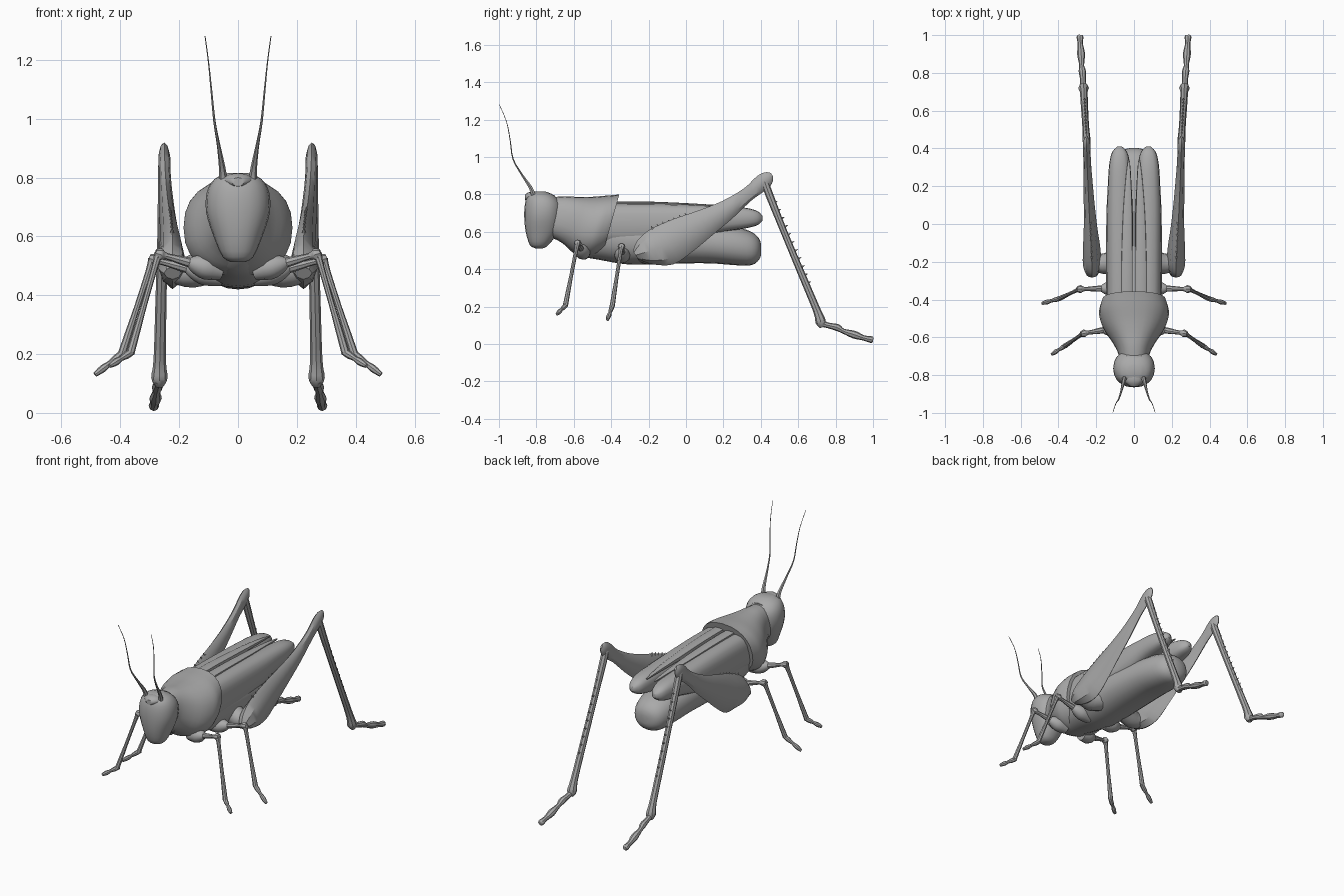
import bpy
import bmesh
import math
from mathutils import Vector

cube = bpy.data.objects.get("Cube")
if cube:
    bpy.data.objects.remove(cube, do_unlink=True)

grey = bpy.data.materials.new("plain_grey")
grey.use_nodes = True
grey.diffuse_color = (.4, .4, .4, 1)
grey.node_tree.nodes["Principled BSDF"].inputs["Base Color"].default_value = grey.diffuse_color

X, Y, Z = Vector((1, 0, 0)), Vector((0, 1, 0)), Vector((0, 0, 1))


def finish(name, bm, mirror, angle):
    """Turn a bmesh into a smooth, optionally mirrored object."""
    bmesh.ops.recalc_face_normals(bm, faces=bm.faces)
    mesh = bpy.data.meshes.new(name)
    bm.to_mesh(mesh)
    bm.free()
    mesh.materials.append(grey)
    obj = bpy.data.objects.new(name, mesh)
    bpy.context.collection.objects.link(obj)
    bpy.ops.object.select_all(action='DESELECT')
    obj.select_set(True)
    bpy.context.view_layer.objects.active = obj
    bpy.ops.object.shade_smooth_by_angle(angle=math.radians(angle))
    if mirror:
        obj.modifiers.new("mirror", 'MIRROR').use_mirror_merge = False
    return obj


def spline(rows, steps):
    """Catmull-Rom interpolation of station rows."""
    result = []
    for i in range(len(rows) - 1):
        a, b, c, d = (rows[min(max(i + k, 0), len(rows) - 1)] for k in (-1, 0, 1, 2))
        for s in range(steps):
            t = s / steps
            result.append([q + t / 2 * (r - p + t * (2 * p - 5 * q + 4 * r - w
                           + t * (3 * (q - r) + w - p)))
                           for p, q, r, w in zip(a, b, c, d)])
    return result + [list(rows[-1])]


def loft(name, rows, u=X, v=None, sides=12, steps=3, power=2, mirror=False, angle=40):
    """Skin rings (x, y, z, radius along u, radius along v); v follows the path if not given."""
    rows = spline(rows, steps)
    centres = [Vector(r[:3]) for r in rows]
    bm = bmesh.new()
    rings = []
    for i, row in enumerate(rows):
        across, up = u, v
        if v is None:
            tangent = (centres[min(i + 1, len(rows) - 1)] - centres[max(i - 1, 0)]).normalized()
            up = tangent.cross(u).normalized()
            across = up.cross(tangent)
        ring = []
        for k in range(sides):
            t = math.tau * k / sides
            c, s = math.cos(t), math.sin(t)
            c = math.copysign(abs(c) ** (2 / power), c)
            s = math.copysign(abs(s) ** (2 / power), s)
            ring.append(bm.verts.new(centres[i] + across * c * max(row[3], .001)
                                     + up * s * max(row[4], .001)))
        rings.append(ring)
    for a, b in zip(rings, rings[1:]):
        for k in range(sides):
            n = (k + 1) % sides
            bm.faces.new((a[k], a[n], b[n], b[k]))
    bm.faces.new(rings[0])
    bm.faces.new(rings[-1])
    return finish(name, bm, mirror, angle)


def body_rows(table, x=0):
    """Stations given as (y, top, bottom, half width)."""
    return [(x, y, (top + low) / 2, w, (top - low) / 2) for y, top, low, w in table]


def limb(name, points, u=X, **options):
    """Round limb from (x, y, z, radius) points."""
    return loft(name, [(*p, p[-1]) for p in points], u, mirror=True, **options)


def spines(name, start, end, count, size, direction):
    """Row of small cones between two points."""
    bm = bmesh.new()
    start, end = Vector(start), Vector(end)
    turn = Z.rotation_difference(Vector(direction)).to_matrix().to_4x4()
    for i in range(count):
        cone = bmesh.ops.create_cone(bm, cap_ends=True, segments=6, radius1=size * .7,
                                     radius2=0, depth=size * 2)
        bmesh.ops.transform(bm, matrix=turn, verts=cone["verts"])
        bmesh.ops.translate(bm, vec=start.lerp(end, i / (count - 1)), verts=cone["verts"])
    return finish(name, bm, True, 30)


# Head, stacked upward from the mouth
loft("head", [(0, -.785, .512, .02, .02), (0, -.785, .53, .052, .05), (0, -.77, .6, .083, .087),
              (0, -.765, .68, .108, .1), (0, -.765, .75, .106, .096),
              (0, -.775, .795, .08, .07), (0, -.78, .815, .035, .03)],
     v=Y, sides=20, power=2.2)
loft("brow", [(0, -.86, .785, .02, .015), (0, -.83, .79, .05, .025),
              (0, -.77, .78, .055, .03), (0, -.7, .77, .05, .025)], v=Z)

# Collar shield, with a rear edge sloping forward towards the belly
loft("collar_shield", body_rows([
    (-.75, .785, .57, .075), (-.68, .79, .565, .085), (-.62, .787, .535, .115),
    (-.55, .787, .485, .162), (-.48, .793, .465, .185), (-.43, .797, .475, .178),
    (-.4, .8, .49, .168)]), v=Vector((0, .28, 1)), sides=24, power=2.3)

# Thorax and abdomen
loft("abdomen", body_rows([
    (-.64, .62, .52, .05), (-.58, .66, .475, .09), (-.46, .7, .45, .125),
    (-.3, .69, .425, .143), (-.08, .67, .43, .145), (.12, .645, .432, .135),
    (.26, .628, .422, .122), (.35, .6, .422, .1), (.39, .565, .45, .065),
    (.402, .53, .48, .02)]), v=Z, sides=20, power=2.2)

# Folded wings lying over the back
loft("side_wing", body_rows([
    (-.42, .75, .53, .07), (-.2, .752, .53, .072), (.05, .745, .56, .07), (.2, .738, .6, .063),
    (.31, .73, .617, .056), (.38, .712, .635, .04), (.41, .685, .66, .012)], x=.076),
     v=Z, sides=16, power=2.6, mirror=True)
loft("top_wing", [(.037, -.42, .745, .03, .017), (.037, -.2, .745, .03, .017),
                  (.034, .05, .738, .025, .013), (.03, .24, .73, .014, .008),
                  (.027, .34, .722, .004, .003)], v=Z, power=4, mirror=True)

# Hind legs
loft("hind_thigh", [
    (.222, -.27, .475, .03, .025), (.222, -.22, .49, .048, .075), (.224, -.13, .52, .046, .112),
    (.23, -.02, .58, .036, .102), (.237, .1, .647, .029, .077), (.243, .22, .718, .024, .054),
    (.248, .33, .8, .02, .038), (.25, .4, .858, .02, .044), (.251, .44, .888, .017, .036),
    (.251, .46, .905, .006, .012)],
     v=Vector((0, -.54, .84)), sides=8, power=1.7, mirror=True, angle=30)
limb("hind_hip", [(.1, -.2, .5, .06), (.16, -.21, .48, .055), (.22, -.2, .48, .04)], u=Y)
limb("hind_shin", [(.25, .42, .87, .02), (.251, .445, .8, .021), (.256, .52, .61, .018),
                   (.262, .62, .37, .019), (.266, .7, .18, .021), (.267, .72, .12, .028),
                   (.267, .73, .09, .014)], sides=8)
limb("hind_foot", [(.267, .71, .115, .02), (.27, .76, .1, .015), (.274, .81, .088, .019),
                   (.277, .84, .07, .013), (.28, .9, .05, .021), (.284, .95, .033, .014),
                   (.286, .99, .024, .018), (.286, 1, .022, .012)], sides=8)
spines("thigh_spines", (.224, -.18, .62), (.232, 0, .69), 7, .014, (0, -.54, .84))
spines("shin_spines", (.253, .48, .76), (.262, .66, .33), 11, .013, (0, .9, .45))

# Walking legs: hip, knee, ankle and toe joints
walking = {
    "front": [(.09, -.55, .49), (.27, -.58, .54), (.365, -.645, .205), (.436, -.69, .16)],
    "middle": [(.09, -.34, .47), (.29, -.345, .522), (.395, -.395, .2), (.486, -.42, .13)],
}
for name, joints in walking.items():
    hip, knee, ankle, toe = map(Vector, joints)
    limb(name + "_hip", [(*hip.lerp(knee, t), r) for t, r in
                         ((-.2, .03), (.1, .042), (.32, .03), (.45, .012))], u=Y)
    limb(name + "_thigh", [(*hip.lerp(knee, t), r) for t, r in
                           ((.2, .017), (.5, .016), (.85, .011), (.96, .021), (1.06, .014))],
         u=Y, sides=8)
    limb(name + "_shin", [(*knee.lerp(ankle, t), r) for t, r in
                          ((0, .016), (.12, .011), (.5, .01), (.75, .012), (1, .014))],
         u=Y, sides=8)
    limb(name + "_foot", [(*ankle.lerp(toe, t), r) for t, r in
                          ((-.1, .012), (.2, .013), (.45, .009), (.7, .013), (1, .008))],
         u=Y, sides=8)

# Feelers
limb("feeler", [(.05, -.815, .79, .014), (.054, -.83, .835, .011), (.066, -.88, .91, .006),
                (.08, -.925, .99, .004), (.09, -.94, 1.09, .003), (.1, -.96, 1.19, .002),
                (.112, -.998, 1.28, .0015)], sides=6)
